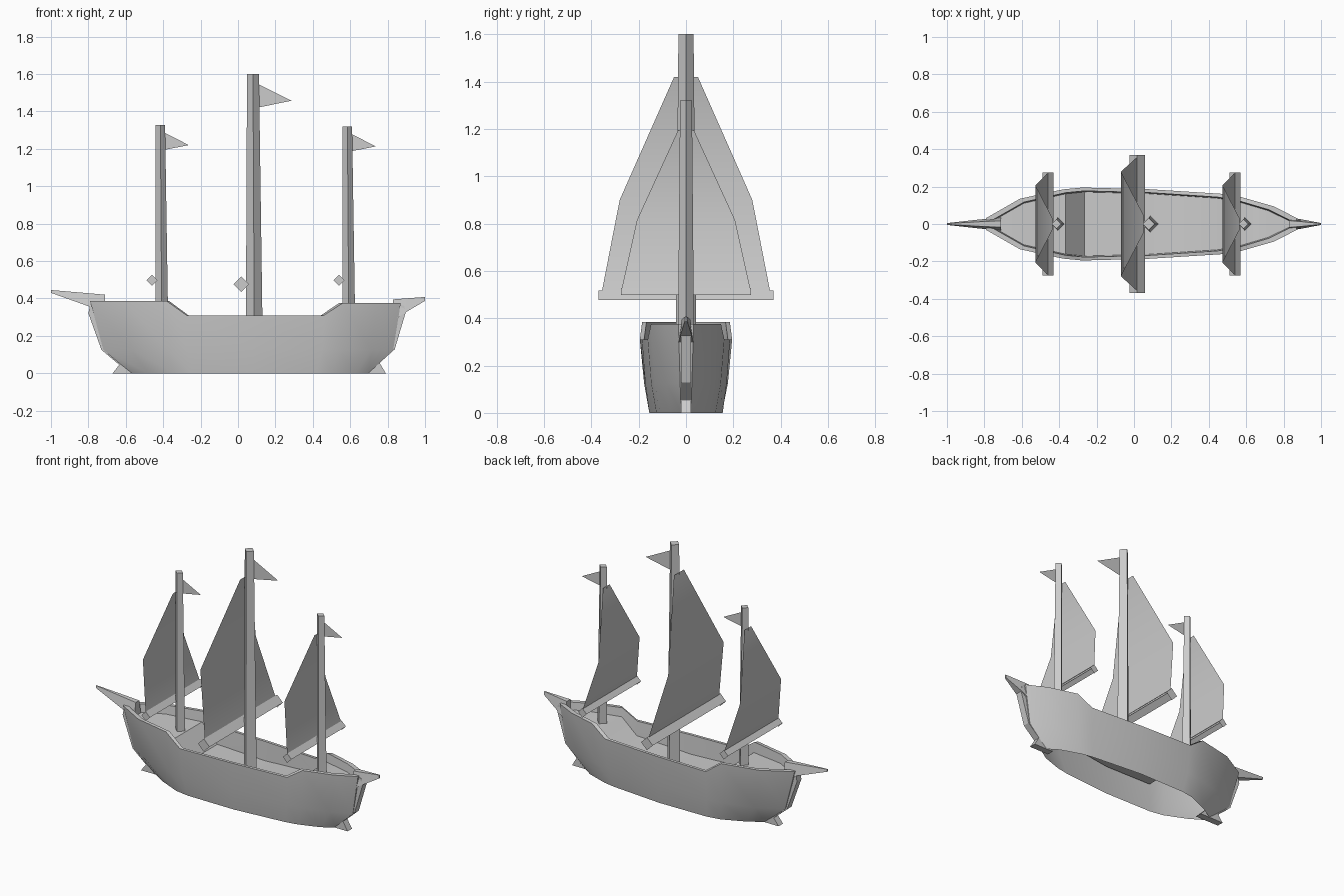
import bpy, math

if "Cube" in bpy.data.objects:
    bpy.data.objects.remove(bpy.data.objects["Cube"])


def make(name, verts, faces, smooth=0):
    me = bpy.data.meshes.new(name)
    me.from_pydata(verts, [], faces)
    ob = bpy.data.objects.new(name, me)
    bpy.context.collection.objects.link(ob)
    bpy.context.view_layer.objects.active = ob
    bpy.ops.object.select_all(action='DESELECT')
    ob.select_set(True)
    bpy.ops.object.mode_set(mode='EDIT')
    bpy.ops.mesh.select_all(action='SELECT')
    bpy.ops.mesh.normals_make_consistent(inside=False)
    bpy.ops.object.mode_set(mode='OBJECT')
    if smooth:
        bpy.ops.object.shade_smooth_by_angle(angle=math.radians(smooth))
    return ob


def loft(name, rings, smooth=0, skip=()):
    """Join equal closed rings (leaving out skipped sides) and cap both ends."""
    n = len(rings[0])
    verts = [p for r in rings for p in r]
    faces = [(k * n + i, k * n + (i + 1) % n, (k + 1) * n + (i + 1) % n, (k + 1) * n + i)
             for k in range(len(rings) - 1) for i in range(n) if i not in skip]
    last = (len(rings) - 1) * n
    for o in (0, last):  # strip caps between mirrored halves
        faces += [(o + i, o + i + 1, o + n - 2 - i, o + n - 1 - i) for i in range(n // 2 - 1)]
    return make(name, verts, faces, smooth)


def plate(name, profile, half):
    """Extrude an x-z profile across y."""
    n = len(profile)
    verts = [(x, s * half, z) for s in (-1, 1) for x, z in profile]
    faces = [tuple(range(n)), tuple(range(n, 2 * n))]
    faces += [(i, (i + 1) % n, (i + 1) % n + n, i + n) for i in range(n)]
    return make(name, verts, faces)


# hull stations: top x, half width, z | middle x, half width | bottom x, half width | deck z
stations = [
    (-.79, .032, .385, -.72, .025, -.57, .02, .335),
    (-.61, .135, .385, -.57, .112, -.48, .075, .33),
    (-.38, .185, .385, -.37, .165, -.34, .137, .32),
    (-.275, .195, .31, -.27, .177, -.25, .152, .20),
    (.08, .186, .31, .08, .172, .08, .155, .19),
    (.46, .162, .31, .45, .147, .42, .125, .22),
    (.56, .148, .375, .54, .132, .50, .11, .32),
    (.745, .095, .375, .71, .083, .63, .065, .325),
    (.87, .032, .375, .83, .025, .70, .02, .33),
]
rings = []
for xt, yt, zt, xm, ym, xb, yb, zd in stations:
    xi, yi = xt * .965, max(yt - .018, .018)
    half = [(xb, yb, 0), (xm, ym, .125), (xt, yt, zt), (xi, yi, zt), (xi, yi - .006, zd)]
    rings.append(half + [(x, -y, z) for x, y, z in reversed(half)])
loft("hull", rings, 45, skip=(9,))  # open underneath

# stem and stern posts
plate("bow_post", [(-.74, .385), (-.79, .37), (-.80, .32), (-.73, .125), (-.635, .045),
                   (-.67, 0), (-.50, 0), (-.60, .1), (-.70, .3)], .022)
plate("stern_post", [(.84, .375), (.89, .36), (.895, .32), (.838, .128), (.757, .055),
                     (.79, 0), (.65, 0), (.74, .13), (.82, .3)], .022)


# pointed spars at both ends
def spar(name, sections):
    loft(name, [[(x, w, lo), (x, w * .5, hi), (x, -w * .5, hi), (x, -w, lo)]
                for x, w, lo, hi in sections])


spar("bowsprit", [(-.71, .034, .335, .42), (-.79, .028, .355, .427), (-1, .005, .43, .445)])
spar("stern_spar", [(.83, .036, .28, .395), (.895, .025, .325, .40), (1, .005, .387, .408)])


# masts with yard, billowed sail and pennant
def rig(name, x, top, base, r0, r1, yard, sail, flag):
    rings = []
    for c, r, z in ((x + .007, r0, base), (x, r1, top)):
        rings.append([(c + r, 0, z), (c, r, z), (c - r, 0, z), (c, -r, z)])
    loft(name + "_mast", rings)
    yx, yz, r, hw = yard  # trough-shaped yard, open below
    loft(name + "_yard", [[(yx + r, y, yz), (yx, y, yz + r), (yx - r, y, yz), (yx, y, yz - r)]
                          for y in (-hw, hw)], skip=(2, 3))
    verts = [(sx, s * y, z) for sx, y, z in sail for s in (-1, 1)]
    make(name + "_sail", verts, [(0, 1, 3, 2), (2, 3, 5, 4)], 60)
    make(name + "_flag", [(fx, 0, fz) for fx, fz in flag], [(0, 1, 2)])


rig("main", .08, 1.6, .185, .045, .032, (.017, .476, .041, .37),
    [(.017, .358, .50), (-.07, .28, .90), (.05, .05, 1.42)],
    [(.095, 1.553), (.285, 1.457), (.095, 1.418)])
for name, x, top, base in (("fore", -.415, 1.327, .31), ("aft", .585, 1.32, .31)):
    rig(name, x, top, base, .034, .025, (x - .045, .497, .03, .275),
        [(x - .045, .275, .51), (x - .112, .207, .815), (x - .022, .033, 1.195)],
        [(x + .01, top - .035), (x + .152, top - .107), (x + .01, top - .135)])
